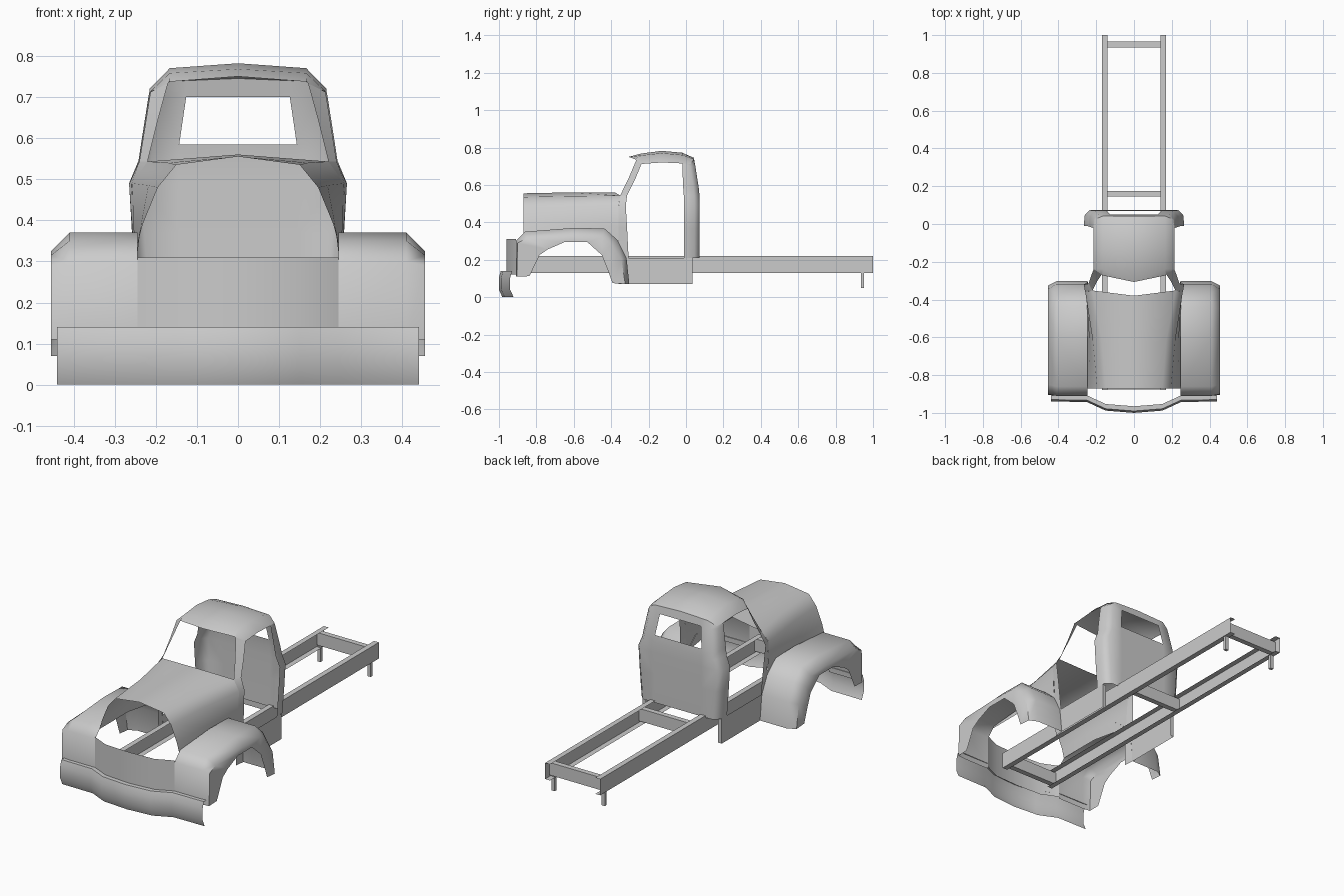
import bpy, bmesh, math

cube = bpy.data.objects.get("Cube")
if cube:
    bpy.data.objects.remove(cube)

GREY = (0.6, 0.6, 0.6, 1)
grey = bpy.data.materials.new("plain grey")
grey.use_nodes = True
grey.diffuse_color = GREY
grey.node_tree.nodes["Principled BSDF"].inputs["Base Color"].default_value = GREY


def finish(name, bm, angle, mirror=True):
    """Turn a bmesh into a shaded object, mirrored across the centre line."""
    me = bpy.data.meshes.new(name)
    bm.to_mesh(me)
    bm.free()
    me.materials.append(grey)
    ob = bpy.data.objects.new(name, me)
    bpy.context.collection.objects.link(ob)
    if mirror:
        mod = ob.modifiers.new("Mirror", "MIRROR")
        mod.use_clip = True
        mod.merge_threshold = 0.002
    bpy.ops.object.select_all(action="DESELECT")
    ob.select_set(True)
    bpy.context.view_layer.objects.active = ob
    bpy.ops.object.shade_smooth_by_angle(angle=math.radians(angle))
    return ob


def sheet(name, rings, holes=(), angle=50, flip=False):
    """Skin a sheet over rings of points, leaving out the cells in holes."""
    bm = bmesh.new()
    grid = [[bm.verts.new(p) for p in ring] for ring in rings]
    for i in range(len(grid) - 1):
        for j in range(len(grid[0]) - 1):
            if (i, j) in holes:
                continue
            quad = [grid[i][j], grid[i + 1][j], grid[i + 1][j + 1], grid[i][j + 1]]
            bm.faces.new(quad[::-1] if flip else quad)
    bmesh.ops.remove_doubles(bm, verts=bm.verts, dist=0.0005)
    return finish(name, bm, angle)


def box(name, lo, hi, mirror=True):
    bm = bmesh.new()
    bmesh.ops.create_cube(bm, size=1)
    for v in bm.verts:
        v.co = [a + (b - a) * (c + 0.5) for a, b, c in zip(lo, hi, v.co)]
    return finish(name, bm, 30, mirror)


# Hood: front rim, middle and cowl, each from the centre ridge down the side
hood_front = [(0, -.87, .555), (.15, -.87, .535), (.195, -.87, .48),
              (.232, -.87, .39), (.245, -.87, .34)]
hood_mid = [(0, -.62, .56), (.17, -.62, .54), (.218, -.62, .485),
            (.236, -.62, .39), (.245, -.62, .34)]
hood_back = [(0, -.38, .56), (.22, -.352, .543), (.258, -.36, .49),
             (.254, -.36, .38), (.247, -.36, .3)]
sheet("hood", [hood_front, hood_mid, hood_back])

# Cowl side between the hood and the door opening
cowl = [[(.22, -.352, .543), (.24, -.315, .543)]]
for x, y, z in [(.265, -.322, .488), (.257, -.315, .37),
                (.247, -.307, .21), (.245, -.305, .07)]:
    cowl.append([(x - .006, -.36, z), (x, y, z)])
sheet("cowl_side", cowl, flip=True)

# Windshield post
sheet("windshield_post", [
    [(.22, -.352, .543), (.24, -.315, .543)],
    [(.196, -.305, .64), (.226, -.272, .63)],
    [(.17, -.265, .735), (.213, -.238, .712)]])

# Roof with a peaked visor, from the door top up to the centre
roof = [[(.17, -.268, .733), (.168, -.272, .737), (0, -.307, .75)]]
for y, edge, shoulder, crown in [(-.238, .712, .758, .768), (-.13, .72, .77, .782),
                                 (-.02, .715, .76, .772)]:
    roof.append([(.215, y, edge), (.166, y, shoulder), (0, y, crown)])
roof.append([(.207, .025, .712), (.165, .042, .738), (0, .042, .745)])
sheet("roof", roof, flip=True)

# Cab back: wraps from the door edge round the corner, with a rear window
back = []
for z, side, door_y, rear_y, win in [
        (.21, .246, -.01, .072, .145), (.37, .258, -.01, .073, .145),
        (.49, .265, -.01, .073, .145), (.545, .242, -.012, .072, .145),
        (.585, .236, -.015, .068, .143), (.7, .218, -.02, .05, .126)]:
    back.append([(side, door_y, z), (side - .003, rear_y - .028, z),
                 (side - .03, rear_y, z), (win, rear_y, z), (0, rear_y, z)])
back.append([(.215, -.02, .715), (.207, .025, .712), (.165, .042, .738),
             (.126, .042, .74), (0, .042, .745)])
sheet("cab_back", back, holes={(4, 3)}, flip=True)

# Rocker panel under the door, with a small return at its rear
sheet("rocker_panel", [[(x, y, z) for x, y in
                        [(.245, -.31), (.245, .035), (.222, .035)]]
                       for z in (.07, .21)], angle=30, flip=True)

# Fender: crown contour, outer edge and wheel arch, swept front to back
fender = []
for crown, edge, arch in [
        ((-.91, .11), (-.905, .11), (-.837, .112)),
        ((-.91, .3), (-.9, .29), (-.783, .225)),
        ((-.86, .35), (-.85, .315), (-.74, .255)),
        ((-.6, .37), (-.6, .325), (-.65, .294)),
        ((-.436, .367), (-.45, .32), (-.527, .294)),
        ((-.366, .305), (-.4, .28), (-.45, .225)),
        ((-.318, .21), (-.345, .2), (-.42, .15)),
        ((-.303, .07), (-.325, .07), (-.393, .075))]:
    fender.append([(.245, *crown), (.41, *crown), (.455, *edge), (.455, *arch)])
sheet("fender", fender, angle=60)

# Front apron between the fenders, bulging at the centre
sheet("front_apron", [[(x, y, z) for x, y in
                       [(0, -.96), (.15, -.953), (.245, -.91)]]
                      for z in (.12, .22, .31)])

# Bumper: a rounded channel bent along the front
sheet("bumper", [[(x, y + dy, z) for x, y in
                  [(0, -1), (.15, -.988), (.25, -.942), (.44, -.94)]]
                 for z, dy in [(.14, .035), (.14, .01), (.105, 0),
                               (.04, 0), (0, .018)]], angle=60)

# Frame rails: channels open towards the centre
sheet("frame_rail", [[(x, y, z) for x, z in
                      [(.14, .13), (.17, .13), (.17, .22), (.14, .22)]]
                     for y in (-.88, 1)], angle=30, flip=True)

# Cross members and rear hangers
for label, y in [("front", -.86), ("middle", .16), ("rear", .95)]:
    box(label + "_cross_member", (-.168, y - .015, .14), (.168, y + .015, .21), False)
box("rear_hanger", (.145, .935, .05), (.165, .952, .135))
